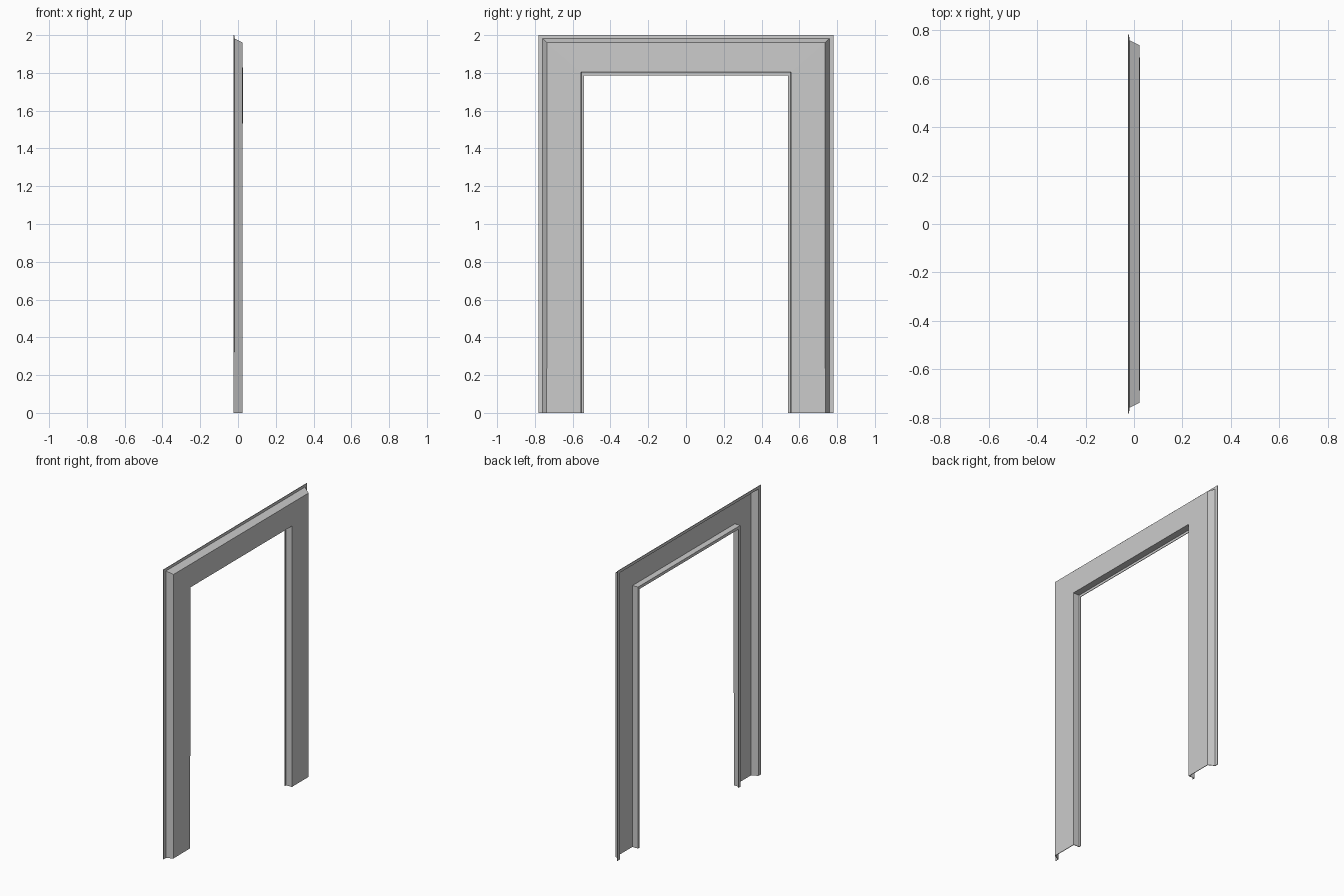
import bpy, bmesh

if "Cube" in bpy.data.objects:
    bpy.data.objects.remove(bpy.data.objects["Cube"])

# Folded sheet profile: (x depth, half width, height at lintel)
PROFILE = [
    (-0.022, 0.782, 2.000),   # outer wall flange
    (-0.022, 0.758, 1.982),   # foot of sloped side
    (0.021, 0.736, 1.960),    # outer face edge
    (0.021, 0.557, 1.805),    # opening edge of face
    (-0.022, 0.556, 1.804),   # inner return
    (-0.022, 0.541, 1.786),   # inner lip
]

# Sweep the profile up one jamb, across the lintel and down the other jamb
bm = bmesh.new()
rows = []
for x, w, h in PROFILE:
    path = [(-w, 0), (-w, h), (w, h), (w, 0)]
    rows.append([bm.verts.new((x, y, z)) for y, z in path])
for a, b in zip(rows, rows[1:]):
    for i in range(3):
        bm.faces.new((a[i], a[i + 1], b[i + 1], b[i]))
bmesh.ops.recalc_face_normals(bm, faces=bm.faces[:])

mesh = bpy.data.meshes.new("door_frame_trim")
bm.to_mesh(mesh)
bm.free()
frame = bpy.data.objects.new("door_frame_trim", mesh)
bpy.context.collection.objects.link(frame)

# Sheet thickness
sheet = frame.modifiers.new("sheet_thickness", 'SOLIDIFY')
sheet.thickness = 0.004
sheet.offset = 0
sheet.use_even_offset = True
